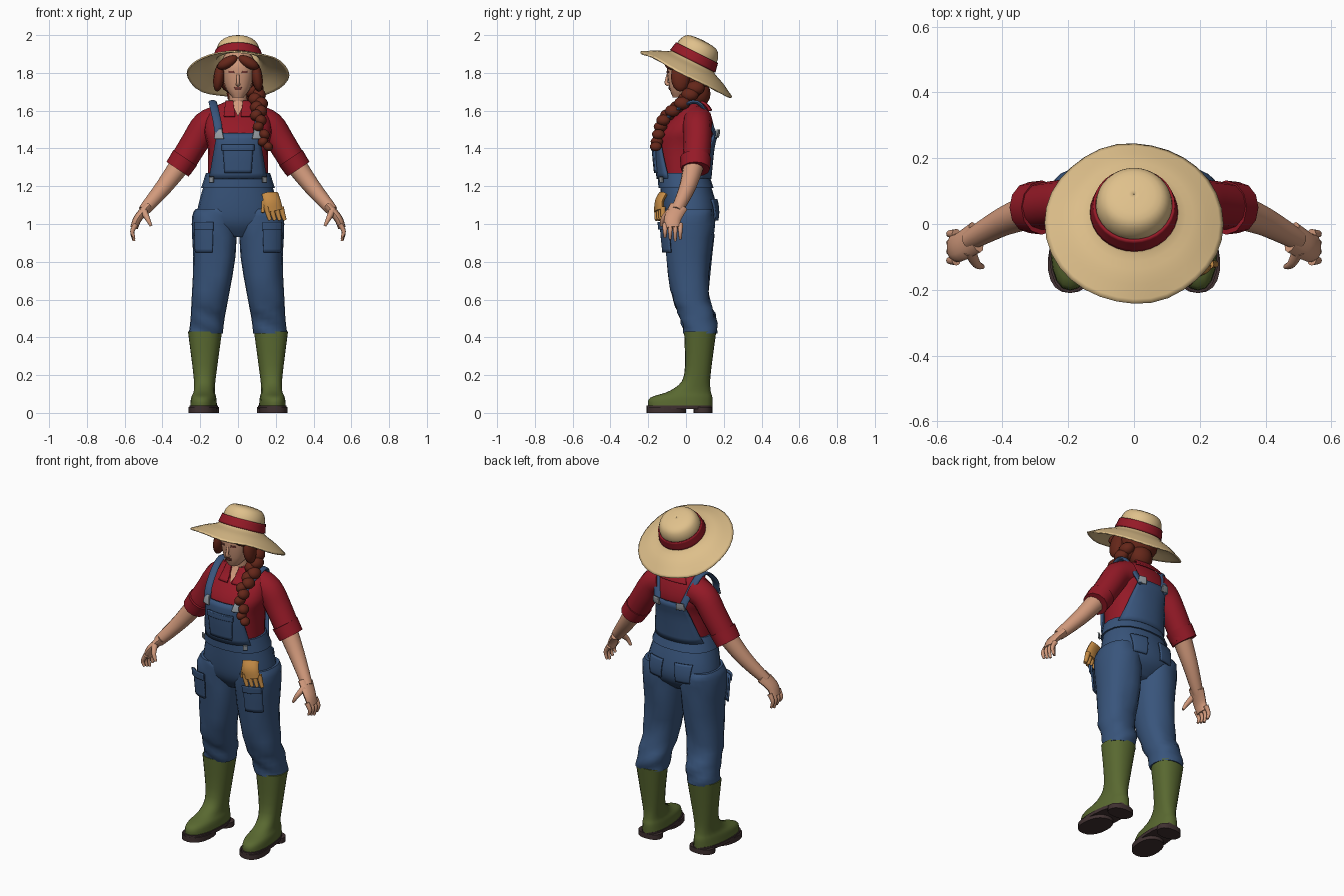
import bpy, bmesh, math
from mathutils import Vector, Matrix, Euler

cube = bpy.data.objects.get("Cube")
if cube:
    bpy.data.objects.remove(cube)


def material(name, red, green, blue):
    colour = (red, green, blue, 1)
    mat = bpy.data.materials.new(name)
    mat.use_nodes = True
    mat.diffuse_color = colour
    mat.node_tree.nodes["Principled BSDF"].inputs["Base Color"].default_value = colour
    return mat


DENIM = material("denim blue", .04, .09, .2)
SHIRT = material("shirt red", .3, .01, .02)
STRAW = material("straw", .74, .53, .26)
GREEN = material("boot green", .1, .14, .03)
SKIN = material("skin", .64, .32, .2)
HAIR = material("auburn hair", .13, .02, .01)
SOLE = material("sole brown", .05, .03, .03)
GLOVE = material("glove tan", .56, .26, .06)
METAL = material("buckle grey", .3, .33, .36)
DARK = material("lip brown", .2, .05, .04)
SIDES = (("left", 1), ("right", -1))


def finish(bm, name, mat, thickness=0):
    bmesh.ops.recalc_face_normals(bm, faces=bm.faces)
    mesh = bpy.data.meshes.new(name)
    bm.to_mesh(mesh)
    bm.free()
    mesh.materials.append(mat)
    obj = bpy.data.objects.new(name, mesh)
    bpy.context.collection.objects.link(obj)
    if thickness:
        solid = obj.modifiers.new("thickness", 'SOLIDIFY')
        solid.thickness, solid.offset = thickness, 0
    bpy.ops.object.select_all(action='DESELECT')
    bpy.context.view_layer.objects.active = obj
    obj.select_set(True)
    bpy.ops.object.shade_smooth_by_angle(angle=math.radians(50))
    return obj


def smooth(keys, steps=4):
    """Pass a smooth curve through a few key tuples."""
    padded = [keys[0], *keys, keys[-1]]
    result = []
    for quad in zip(padded, padded[1:], padded[2:], padded[3:]):
        for i in range(steps):
            t = i / steps
            result.append([q + t / 2 * (r - p + t * (2 * p - 5 * q + 4 * r - s + t * (3 * (q - r) + s - p)))
                           for p, q, r, s in zip(*quad)])
    return result + [list(keys[-1])]


def sections(keys, axis=lambda z: 0):
    """Keys hold height, half width, front and back; the axis gives the centre."""
    return [(z, axis(z), *rest) for z, *rest in smooth(keys)]


def bridge(bm, rows, closed=True, caps=True):
    rows = [[bm.verts.new(point) for point in row] for row in rows]
    count = len(rows[0])
    for low, high in zip(rows, rows[1:]):
        for i in range(count if closed else count - 1):
            j = (i + 1) % count
            bm.faces.new((low[i], low[j], high[j], high[i]))
    if closed and caps:
        bm.faces.new(rows[0])
        bm.faces.new(rows[-1])


def circle(count):
    angles = [math.tau * i / count for i in range(count)]
    return [(math.cos(a), math.sin(a)) for a in angles]


def squarish(value):
    return math.copysign(abs(value) ** .87, value)


def loft(bm, shape, mirror=1, toe_out=0):
    rows = []
    for z, centre, width, front, back in shape:
        row = []
        for c, s in circle(20):
            y = (front + back) / 2 + (back - front) / 2 * squarish(s)
            row.append((mirror * (centre + width * squarish(c) - toe_out * y), y, z))
        rows.append(row)
    bridge(bm, rows)


def tube(bm, points, start, end, wide=1, across=(0, 1, 0), mirror=1):
    """Tapered oval tube; wide stretches it along the across direction."""
    path = [Vector(p) for p in smooth(points)]
    rows = []
    for i, point in enumerate(path):
        along = (path[min(i + 1, len(path) - 1)] - path[max(i - 1, 0)]).normalized()
        v = Vector(across)
        v = (v - along * v.dot(along)).normalized()
        u = along.cross(v)
        radius = start + (end - start) * i / (len(path) - 1)
        ring = [point + radius * (u * c + v * s * wide) for c, s in circle(12)]
        rows.append([(mirror * p.x, p.y, p.z) for p in ring])
    bridge(bm, rows)


def ball(bm, place, size, tilt=0):
    matrix = Matrix.LocRotScale(Vector(place), Euler((0, tilt, 0)), Vector(size))
    bmesh.ops.create_uvsphere(bm, u_segments=12, v_segments=8, radius=1, matrix=matrix)


def section_at(shape, z):
    for low, high in zip(shape, shape[1:]):
        if z <= high[0]:
            break
    t = (z - low[0]) / (high[0] - low[0])
    return [a + (b - a) * t for a, b in zip(low, high)]


def patch(bm, shape, bottom, top, x, low, high, lift=.01, facing=-1, mirror=1):
    """Panel lying on a loft, half widths low and high about x."""
    rows = []
    for j in range(9):
        z = bottom + (top - bottom) * j / 8
        half = low + (high - low) * j / 8
        _, centre, width, front, back = section_at(shape, z)
        row = []
        for i in range(13):
            px = x + half * (i / 6 - 1)
            depth = max(0, 1 - (abs(px - centre) / (width + lift)) ** 2.3) ** .43
            row.append((mirror * px, (front + back) / 2 + facing * ((back - front) / 2 + lift) * depth, z))
        rows.append(row)
    bridge(bm, rows, closed=False)


# Body forms that carry the clothes
torso = sections([(1.2, .16, -.13, .11), (1.4, .16, -.15, .13), (1.5, .18, -.13, .15),
                  (1.6, .15, -.04, .12), (1.65, .06, -.01, .08)])
hips = sections([(.93, .1, -.06, .08), (1, .21, -.11, .15), (1.1, .21, -.13, .16), (1.27, .16, -.14, .11)])
leg = sections([(.42, .09, -.01, .16), (.5, .09, -.03, .16), (.65, .1, -.08, .12),
                (1, .12, -.12, .15), (1.08, .1, -.11, .14)], lambda z: .125 + max(0, .8 - z) * .12)
head = sections([(1.67, .03, -.07, 0), (1.73, .07, -.09, .07), (1.85, .09, -.1, .11), (1.91, .06, -.05, .1)])

# Shirt
bm = bmesh.new()
loft(bm, torso)
finish(bm, "shirt_body", SHIRT)
bm = bmesh.new()
for side, mirror in SIDES:
    patch(bm, torso, 1.57, 1.65, .045, .03, .02, lift=.015, mirror=mirror)
patch(bm, torso, 1.6, 1.65, 0, .09, .06, lift=.015, facing=1)
finish(bm, "collar", SHIRT, thickness=.01)

for side, mirror in SIDES:
    # Sleeve with a rolled cuff
    bm = bmesh.new()
    tube(bm, [(.1, .06, 1.55), (.17, .06, 1.52), (.23, .06, 1.43), (.31, .05, 1.3)], .08, .07, mirror=mirror)
    tube(bm, [(.28, .05, 1.35), (.32, .05, 1.29)], .075, .07, wide=1.1, mirror=mirror)
    finish(bm, side + "_sleeve", SHIRT)

    # Bare arm, palm, fingers and thumb
    bm = bmesh.new()
    tube(bm, [(.28, .05, 1.35), (.39, .01, 1.2), (.5, -.05, 1.07)], .06, .03, mirror=mirror)
    tube(bm, [(.48, -.04, 1.09), (.53, -.07, 1.03), (.55, -.07, .98)], .025, .02, wide=2, mirror=mirror)
    for finger in range(4):
        y = -.03 - .027 * finger
        tip = .91 + .01 * abs(finger - 1)
        tube(bm, [(.54, y, 1), (.56, y, .96), (.55, y, tip)], .015, .007, mirror=mirror)
    tube(bm, [(.5, -.08, 1.07), (.48, -.12, 1.03), (.46, -.13, .99)], .02, .007, mirror=mirror)
    finish(bm, side + "_arm", SKIN)

    # Trouser leg with creases, and its pockets
    bm = bmesh.new()
    loft(bm, leg, mirror=mirror)
    for vert in bm.verts:
        vert.co.y += .006 * math.sin(vert.co.z * 60 + vert.co.x * 30)
    finish(bm, side + "_trouser_leg", DENIM)
    bm = bmesh.new()
    patch(bm, leg, .85, 1, .18, .045, .05, lift=.015, mirror=mirror)
    patch(bm, leg, .97, 1.01, .18, .05, .05, lift=.025, mirror=mirror)
    patch(bm, hips, 1.02, 1.13, .09, .04, .05, facing=1, mirror=mirror)
    finish(bm, side + "_pockets", DENIM, thickness=.01)

    # Boot and sole
    bm = bmesh.new()
    loft(bm, sections([(.03, .07, -.2, .14), (.08, .065, -.19, .14), (.12, .055, -.08, .13),
                       (.2, .06, -.01, .13), (.43, .09, -.01, .16)], lambda z: .18), mirror, toe_out=.07)
    finish(bm, side + "_boot", GREEN)
    bm = bmesh.new()
    for bottom, top, front, back in ((.02, .04, -.21, .14), (0, .03, -.21, 0), (0, .03, .04, .14)):
        loft(bm, [(z, .18, .074, front, back) for z in (bottom, top)], mirror, toe_out=.07)
    finish(bm, side + "_sole", SOLE)

# Overalls
bm = bmesh.new()
loft(bm, hips)
finish(bm, "overalls_seat", DENIM)
bm = bmesh.new()
loft(bm, [(z, 0, width + .01, front - .01, back + .01) for z, _, width, front, back in hips if z > 1.17])
finish(bm, "waistband", DENIM)
bm = bmesh.new()
patch(bm, torso, 1.24, 1.48, 0, .15, .11, lift=.015)
patch(bm, torso, 1.24, 1.49, 0, .16, .09, lift=.015, facing=1)
patch(bm, torso, 1.27, 1.42, 0, .07, .08, lift=.025)
patch(bm, torso, 1.39, 1.42, 0, .085, .085, lift=.03)
finish(bm, "bib_and_back_panel", DENIM, thickness=.012)

# Shoulder straps and buckles
straps, buckles = bmesh.new(), bmesh.new()
for side, mirror in SIDES:
    tube(straps, [(.1, -.15, 1.46), (.11, -.12, 1.54), (.13, -.01, 1.63), (.13, .08, 1.63), (.08, .16, 1.46)],
         .01, .01, wide=2.2, across=(1, 0, 0), mirror=mirror)
    patch(buckles, torso, 1.45, 1.5, .1, .025, .015, lift=.03, mirror=mirror)
    patch(buckles, torso, 1.46, 1.5, .08, .025, .02, lift=.03, facing=1, mirror=mirror)
    patch(buckles, torso, 1.22, 1.25, .14, .01, .01, lift=.035, mirror=mirror)
finish(straps, "straps", DENIM)
finish(buckles, "buckles", METAL, thickness=.009)

# Glove hanging from the left front pocket
bm = bmesh.new()
tube(bm, [(.17, -.12, 1.16), (.18, -.14, 1.12), (.19, -.14, 1.07)], .02, .022, wide=2.3, across=(1, .3, 0))
for finger in range(4):
    x, y = .15 + .026 * finger, -.155 + .011 * finger
    tube(bm, [(x, y, 1.09), (x + .01, y, 1.05), (x + .02, y, 1.02)], .015, .01)
tube(bm, [(.14, -.14, 1.12), (.13, -.15, 1.06)], .015, .008)
finish(bm, "glove", GLOVE)

# Head, neck and face
bm = bmesh.new()
loft(bm, head)
tube(bm, [(0, .04, 1.56), (0, .02, 1.74)], .05, .045)
tube(bm, [(0, -.09, 1.81), (0, -.105, 1.75), (0, -.09, 1.74)], .006, .012)
patch(bm, torso, 1.57, 1.65, 0, 0, .04)
finish(bm, "head_and_neck", SKIN)
bm = bmesh.new()
for side, mirror in SIDES:
    patch(bm, head, 1.8, 1.81, .035, .015, .013, lift=.003, mirror=mirror)
patch(bm, head, 1.71, 1.725, 0, .015, .02, lift=.003)
finish(bm, "eyes_and_lips", DARK, thickness=.004)

# Hair cap, side locks and braid
bm = bmesh.new()
ball(bm, (0, .04, 1.79), (.11, .1, .11))
ball(bm, (.01, .07, 1.69), (.07, .06, .07))
for side, mirror in SIDES:
    ball(bm, (mirror * .055, -.08, 1.855), (.06, .035, .03), tilt=mirror * .5)
    ball(bm, (mirror * .1, -.03, 1.78), (.03, .05, .08), tilt=mirror * -.15)
finish(bm, "hair", HAIR)
bm = bmesh.new()
strand = smooth([(.08, .05, 1.72), (.11, -.02, 1.64), (.11, -.12, 1.55), (.15, -.16, 1.41)])
for i, (x, y, z) in enumerate(strand):
    radius = .05 - .02 * i / len(strand)
    sway = (-1) ** i
    ball(bm, (x + sway * radius * .3, y, z), (radius * .85, radius, radius * .75), tilt=sway * .6)
finish(bm, "braid", HAIR)


# Straw hat and ribbon, turned on an axis that leans back
def turned(name, mat, profile):
    bm = bmesh.new()
    bridge(bm, [[(r * c, r * s, h + r ** 4 * math.sin(5 * c + 3 * s)) for c, s in circle(32)]
                for r, h in smooth(profile)], caps=False)
    hat_part = finish(bm, name, mat, thickness=.008)
    hat_part.location.z = 1.79
    hat_part.rotation_euler.x = math.radians(-26.5)


turned("hat", STRAW, [(.27, 0), (.2, .04), (.12, .08), (.11, .15), (.08, .19), (.001, .2)])
turned("hat_ribbon", SHIRT, [(.13, .08), (.12, .13)])
